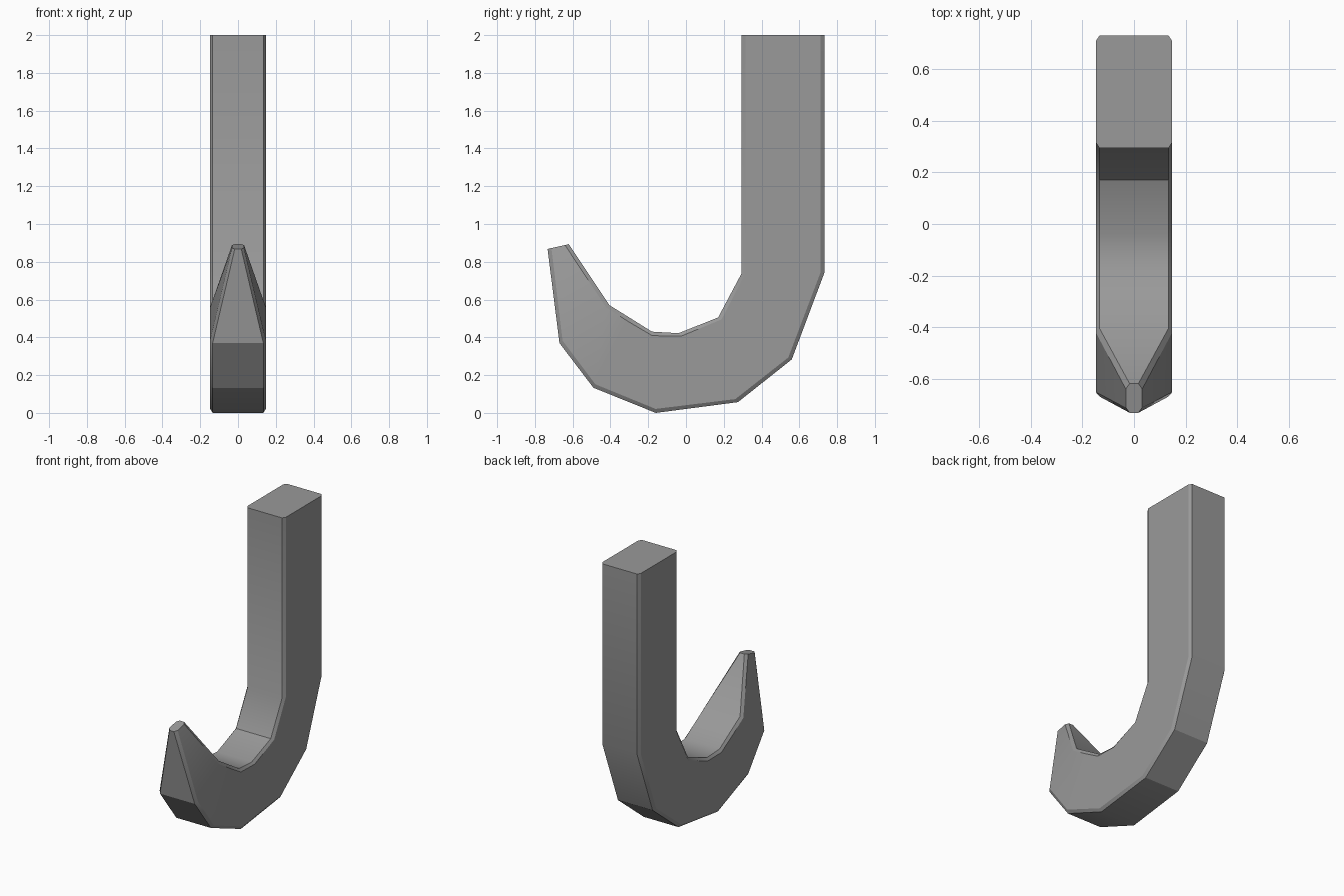
import bpy, bmesh, math
from mathutils import Vector

if "Cube" in bpy.data.objects:
    bpy.data.objects.remove(bpy.data.objects["Cube"])

# stations along the hook: outer (y, z), inner (y, z), half width, chamfer in x
STATIONS = [
    ((0.732, 2.00), (0.295, 2.00), 0.148, 0.014),
    ((0.732, 0.74), (0.295, 0.74), 0.148, 0.014),
    ((0.56, 0.283), (0.17, 0.505), 0.148, 0.014),
    ((0.275, 0.057), (-0.04, 0.422), 0.148, 0.014),
    ((-0.16, 0.0), (-0.18, 0.43), 0.148, 0.014),
    ((-0.49, 0.133), (-0.292, 0.50), 0.148, 0.014),
    ((-0.67, 0.37), (-0.405, 0.57), 0.148, 0.014),
    ((-0.733, 0.868), (-0.62, 0.893), 0.032, 0.015),
]


def ring(bm, outer, inner, half, cx):
    # chamfered rectangle spanning from the outer to the inner curve
    o, i = Vector((0, *outer)), Vector((0, *inner))
    d = (i - o).normalized() * 0.021
    n = half - cx
    pts = [(-n, o), (n, o), (half, o + d), (half, i - d),
           (n, i), (-n, i), (-half, i - d), (-half, o + d)]
    return [bm.verts.new((x, p.y, p.z)) for x, p in pts]


# hook body: loft through the rings and cap both ends
bm = bmesh.new()
rings = [ring(bm, *s) for s in STATIONS]
for a, b in zip(rings, rings[1:]):
    for k in range(8):
        j = (k + 1) % 8
        bm.faces.new((a[k], a[j], b[j], b[k]))
bm.faces.new(rings[0])
bm.faces.new(rings[-1])
bmesh.ops.recalc_face_normals(bm, faces=bm.faces)

mesh = bpy.data.meshes.new("hook")
bm.to_mesh(mesh)
bm.free()
hook = bpy.data.objects.new("hook", mesh)
bpy.context.collection.objects.link(hook)

# dark grey metal
metal = bpy.data.materials.new("dark_metal")
metal.diffuse_color = (0.32, 0.32, 0.32, 1)
metal.use_nodes = True
metal.node_tree.nodes["Principled BSDF"].inputs["Base Color"].default_value = metal.diffuse_color
mesh.materials.append(metal)

bpy.context.view_layer.objects.active = hook
hook.select_set(True)
bpy.ops.object.shade_smooth_by_angle(angle=math.radians(30))
